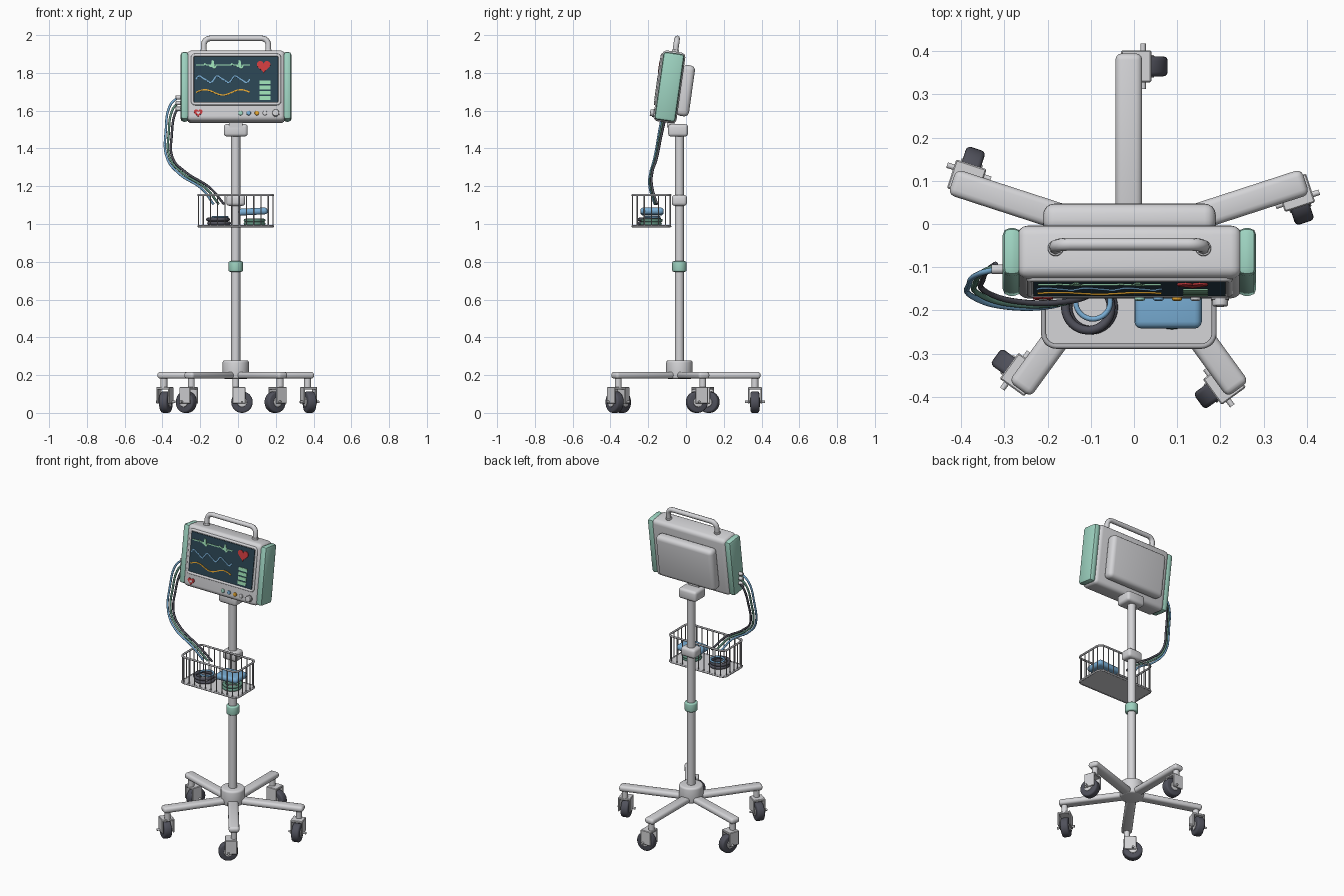
import bpy, bmesh
from math import sin, cos, pi, radians
from mathutils import Matrix, Vector

cube = bpy.data.objects.get("Cube")
if cube:
    bpy.data.objects.remove(cube, do_unlink=True)


def material(name, r, g, b):
    m = bpy.data.materials.new(name)
    m.use_nodes = True
    m.diffuse_color = (r, g, b, 1)
    m.node_tree.nodes["Principled BSDF"].inputs["Base Color"].default_value = (r, g, b, 1)
    return m


GREY = material("light grey", .66, .66, .68)
TEAL = material("mint green", .34, .65, .53)
NAVY = material("screen navy", .024, .058, .085)
RUBBER = material("dark slate", .08, .082, .105)
BLUE = material("soft blue", .19, .42, .66)
RED = material("red", .62, .045, .05)
AMBER = material("amber", .78, .38, .03)
WIRE = material("wire grey", .42, .42, .44)
GREEN = material("cable green", .12, .28, .21)
PALE = material("trace green", .34, .74, .46)
WORLD = Matrix()


def finish(name, bm, mat, frame):
    me = bpy.data.meshes.new(name)
    bm.normal_update()
    bm.to_mesh(me)
    bm.free()
    me.materials.append(mat)
    ob = bpy.data.objects.new(name, me)
    ob.matrix_world = frame
    bpy.context.collection.objects.link(ob)


def soften(bm, width, segments):
    if width:
        bm.normal_update()
        edges = [e for e in bm.edges if e.calc_face_angle(0) > 1]
        bmesh.ops.bevel(bm, geom=edges, offset=width, segments=segments,
                        profile=.5, affect='EDGES', clamp_overlap=True)


def box(name, centre, size, mat, bevel=0, frame=WORLD, segments=3):
    bm = bmesh.new()
    bmesh.ops.create_cube(bm, size=1, matrix=Matrix.Translation(centre) @ Matrix.Diagonal((*size, 1)))
    soften(bm, bevel, segments)
    finish(name, bm, mat, frame)


def rod(name, centre, radius, length, mat, axis='Z', bevel=0, frame=WORLD, sides=32):
    turn = {'Z': Matrix(), 'X': Matrix.Rotation(pi / 2, 4, 'Y'), 'Y': Matrix.Rotation(pi / 2, 4, 'X')}[axis]
    bm = bmesh.new()
    bmesh.ops.create_cone(bm, cap_ends=True, segments=sides, radius1=radius, radius2=radius,
                          depth=length, matrix=Matrix.Translation(centre) @ turn)
    soften(bm, bevel, 3)
    finish(name, bm, mat, frame)


def tube(name, paths, radius, mat, cyclic=False, smooth=False, frame=WORLD):
    cu = bpy.data.curves.new(name, 'CURVE')
    cu.dimensions = '3D'
    cu.bevel_depth, cu.bevel_resolution, cu.use_fill_caps = radius, 2, True
    for pts in paths:
        sp = cu.splines.new('BEZIER' if smooth else 'POLY')
        target = sp.bezier_points if smooth else sp.points
        target.add(len(pts) - 1)
        for p, co in zip(target, pts):
            if smooth:
                p.co = co
                p.handle_left_type = p.handle_right_type = 'AUTO'
            else:
                p.co = (*co, 1)
        sp.use_cyclic_u = cyclic
    cu.materials.append(mat)
    ob = bpy.data.objects.new(name, cu)
    ob.matrix_world = frame
    bpy.context.collection.objects.link(ob)


def round_rect(w, h, r):
    """Outline of a rounded rectangle centred on the origin."""
    pts = []
    for k, (sx, sy) in enumerate([(1, 1), (-1, 1), (-1, -1), (1, -1)]):
        for j in range(6):
            a = (k + j / 5) * pi / 2
            pts.append((sx * (w / 2 - r) + r * cos(a), sy * (h / 2 - r) + r * sin(a)))
    return pts


def ring(name, centre, major, minor, mat):
    pts = [(centre[0] + major * cos(a * pi / 16), centre[1] + major * sin(a * pi / 16), centre[2])
           for a in range(32)]
    tube(name, [pts], minor, mat, cyclic=True)


def plate(name, outline, y, thickness, mat, frame):
    """Flat plate facing -y, from (x, z) points."""
    bm = bmesh.new()
    face = bm.faces.new([bm.verts.new((x, y, z)) for x, z in outline])
    out = bmesh.ops.extrude_face_region(bm, geom=[face])
    bmesh.ops.translate(bm, vec=(0, -thickness, 0),
                        verts=[v for v in out["geom"] if isinstance(v, bmesh.types.BMVert)])
    bmesh.ops.triangulate(bm, faces=[f for f in bm.faces if len(f.verts) > 4])
    bmesh.ops.recalc_face_normals(bm, faces=bm.faces)
    finish(name, bm, mat, frame)


def heart(x, z, size):
    pts = []
    for i in range(40):
        t = (i + .5) * pi / 20
        hz = 13 * cos(t) - 5 * cos(2 * t) - 2 * cos(3 * t) - cos(4 * t)
        pts.append((x + size * sin(t) ** 3 / 2, z + size * (hz + 2.5) / 32))
    return pts


PX, PY = -.012, -.035

# Five-arm rolling base with trailing casters
rod("base_hub", (PX, PY, .229), .07, .098, GREY, bevel=.012)
for i in range(5):
    f = Matrix.Translation((PX, PY, 0)) @ Matrix.Rotation(radians(18 + 72 * i), 4, 'Z')
    n = f"_{i + 1}"
    box("base_arm" + n, (.225, 0, .199), (.41, .062, .036), GREY, .015, f)
    rod("caster_stem" + n, (.4, 0, .16), .018, .06, GREY, frame=f, sides=20)
    box("caster_crown" + n, (.4, -.017, .13), (.074, .07, .014), GREY, .003, f, 1)
    for side in (-1, 1):
        box(f"caster_fork{n}_{side}", (.4 + side * .033, -.017, .091), (.008, .07, .085), GREY, .003, f, 1)
    rod("caster_wheel" + n, (.4, -.033, .057), .057, .046, RUBBER, 'X', .01, f)
    rod("caster_wheel_hub" + n, (.4, -.033, .057), .026, .052, GREY, 'X', .003, f, 20)
    rod("caster_axle" + n, (.4, -.033, .058), .0065, .106, GREY, 'X', 0, f, 12)

# Pole, collar, clamp and head mount
rod("pole", (PX, PY, .86), .024, 1.28, GREY)
rod("height_collar", (PX, PY, .775), .038, .056, TEAL, bevel=.008)
box("basket_clamp", (PX, PY, 1.125), (.1, .08, .058), GREY, .016)
box("head_mount", (PX, -.042, 1.496), (.126, .106, .066), GREY, .016)
box("head_neck", (PX, -.08, 1.54), (.07, .04, .06), GREY)

# Tilted monitor housing
M = Matrix.Translation((-.0105, -.088, 1.726)) @ Matrix.Rotation(radians(-8), 4, 'X')
box("monitor_body", (0, 0, 0), (.52, .124, .378), GREY, .025, M, 4)
box("monitor_back_cover", (0, .088, -.008), (.4, .068, .272), GREY, .026, M, 4)
for side, label in ((-1, "right"), (1, "left")):
    box(label + "_side_bumper", (side * .272, 0, 0), (.043, .112, .362), TEAL, .016, M, 2)

# Carry handle
arch = [(-.171, .005, .18)]
arch += [(-.136 - .035 * cos(a * pi / 12), .005, .225 + .035 * sin(a * pi / 12)) for a in range(7)]
arch += [(-x, y, z) for x, y, z in reversed(arch)]
tube("carry_handle", [arch], .015, GREY, frame=M)
for side in (-1, 1):
    rod(f"handle_foot_{side}", (side * .171, .005, .192), .018, .014, GREY, bevel=.003, frame=M, sides=20)

# Screen with frame and readouts
box("screen", (0, -.063, .031), (.444, .007, .243), NAVY, 0, M)
tube("screen_frame", [[(x, -.061, z + .031) for x, z in round_rect(.462, .261, .014)]], .008, GREY, True, frame=M)


def pulse(t):
    u = (t * 2) % 1
    for start, height in ((.5, -.01), (.58, .028), (.66, -.018), (.3, .007)):
        if start <= u < start + .08:
            return height * sin((u - start) / .08 * pi)
    return 0


def trace(name, z, mat, wave):
    """Thin flat ribbon of constant width following a wave."""
    count = 72
    mid = [Vector((-.212 + .285 * i / count, z + wave(i / count))) for i in range(count + 1)]
    upper, lower = [], []
    for i, p in enumerate(mid):
        d = (mid[min(i + 1, count)] - mid[max(i - 1, 0)]).normalized() * .0032
        upper.append(p + Vector((-d.y, d.x)))
        lower.append(p - Vector((-d.y, d.x)))
    plate(name, [tuple(p) for p in lower + upper[::-1]], -.065, .005, mat, M)


trace("heart_trace", .107, PALE, pulse)
trace("oxygen_trace", .031, BLUE, lambda t: .016 * sin(t * 6 * pi) + .004 * sin(t * 12 * pi))
trace("breath_trace", -.039, AMBER, lambda t: .014 * sin(t * 3 * pi))
plate("screen_heart", heart(.146, .096, .072), -.065, .006, RED, M)
for i in range(4):
    box(f"level_bar_{i + 1}", (.153, -.067, .015 - .028 * i), (.058, .006, .02), PALE, 0, M)

# Front controls
for i, mat in enumerate((TEAL, BLUE, AMBER, GREY)):
    rod(f"button_{i + 1}", (.024 + .043 * i, -.063, -.149), .012, .012, mat, 'Y', .003, M, 20)
rod("dial_ring", (.21, -.063, -.149), .021, .01, WIRE, 'Y', 0, M)
rod("dial", (.21, -.071, -.149), .018, .022, GREY, 'Y', .003, M)
plate("badge_heart", heart(-.2, -.15, .046), -.061, .006, RED, M)
plate("badge_heart_centre", heart(-.2, -.149, .02), -.066, .003, GREY, M)

# Wire basket
BX, BY, BW, BD, LOW, HIGH = -.012, -.183, .395, .2, .988, 1.153
outline = [(BX + x, BY + y) for x, y in round_rect(BW, BD, .03)]
for label, z in (("bottom", LOW), ("top", HIGH)):
    tube(f"basket_{label}_rim", [[(x, y, z) for x, y in outline]], .006, WIRE, True)
spots = []
for i in range(10):
    x = BX + (i / 9 - .5) * (BW - .05)
    spots += [(x, BY - BD / 2), (x, BY + BD / 2)]
for i in range(5):
    y = BY + (i / 4 - .5) * (BD - .05)
    spots += [(BX - BW / 2, y), (BX + BW / 2, y)]
tube("basket_wires", [[(x, y, LOW), (x, y, HIGH)] for x, y in spots], .0032, WIRE)
box("basket_floor", (BX, BY, LOW), (BW - .008, BD - .008, .008), GREY)

# Basket contents
for i in range(2):
    ring(f"black_coil_{i + 1}", (-.1 - .006 * i, -.193, 1.004 + .02 * i), .053, .01, RUBBER)
    ring(f"green_coil_{i + 1}", (.088, -.186 + .005 * i, 1.002 + .017 * i), .049, .009, GREEN)
ring("blue_coil", (-.095, -.18, 1.036), .04, .006, BLUE)
cuff = Matrix.Translation((.079, -.18, 1.066)) @ Matrix.Rotation(radians(-3), 4, 'Y')
box("pressure_cuff", (0, 0, 0), (.156, .124, .036), BLUE, .016, cuff)

# Patient cables with plugs
route = [(-.32, -.105, 1.67), (-.358, -.115, 1.63), (-.382, -.14, 1.5), (-.374, -.168, 1.345),
         (-.31, -.19, 1.265), (-.19, -.19, 1.185), (-.13, -.165, 1.105)]
for i, mat in enumerate((BLUE, GREEN, RUBBER)):
    rod(f"cable_plug_{i + 1}", (-.312, -.105, 1.67 - .03 * i), .011, .036, GREY, 'X', .003, sides=16)
    path = []
    for k, p in enumerate(route):
        inward = (0, .012, .016, .015, .015, .022, .028)[k]
        drop = (.03, .024, .01, 0, -.006, -.002, 0)[k]
        path.append(Vector(p) + Vector((inward * i, .006 * i, -drop * i)))
    tube(f"patient_cable_{i + 1}", [path], .0065, mat, smooth=True)

# Smooth rounded surfaces, keep hard edges
bpy.ops.object.select_all(action='DESELECT')
for ob in bpy.context.collection.objects:
    if ob.type == 'MESH':
        ob.select_set(True)
        bpy.context.view_layer.objects.active = ob
bpy.ops.object.shade_smooth_by_angle(angle=radians(35))
